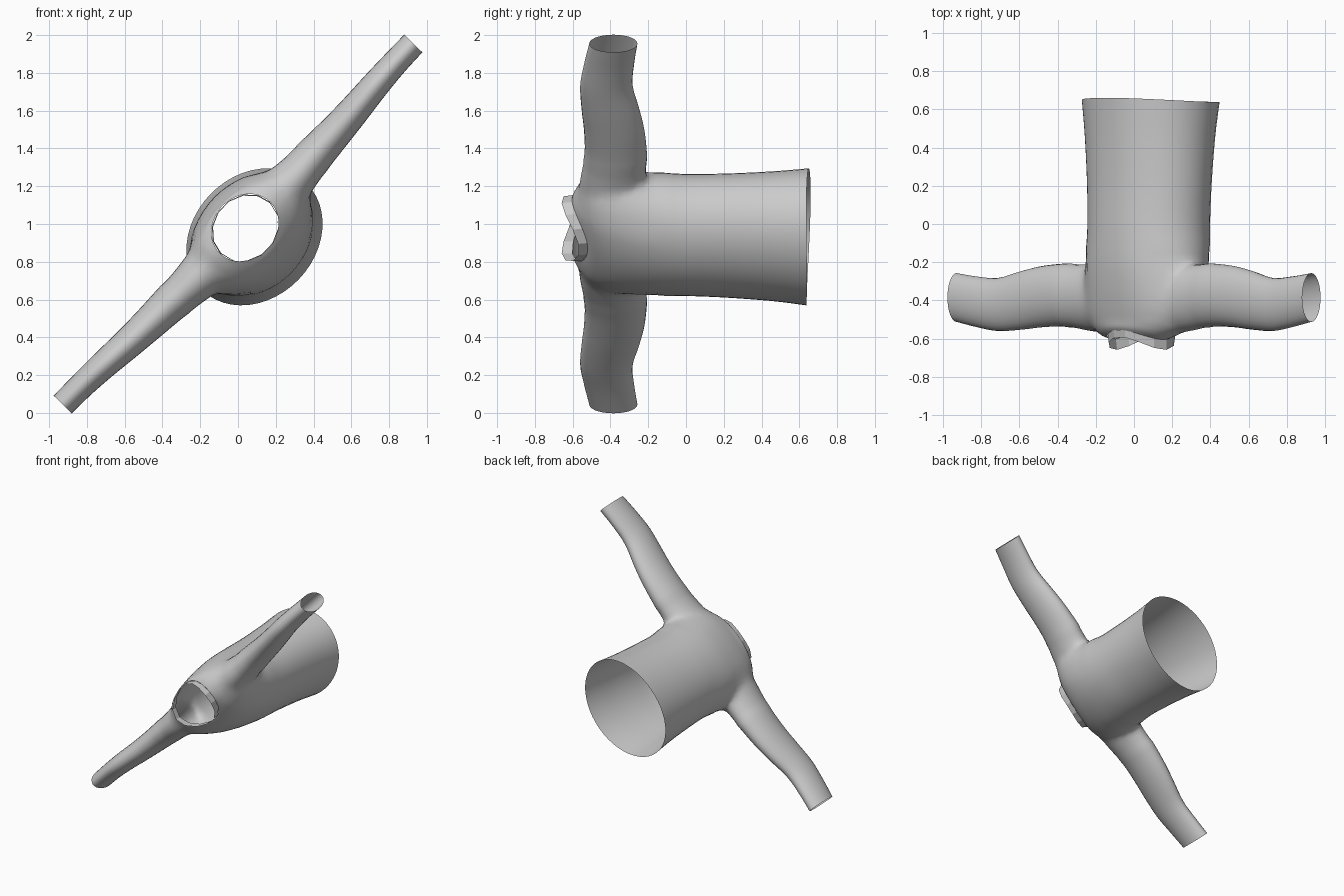
import bpy, bmesh, math
from mathutils import Vector

if "Cube" in bpy.data.objects:
    bpy.data.objects.remove(bpy.data.objects["Cube"])

ANG = math.radians(45.84)
C, S = math.cos(ANG), math.sin(ANG)
NECK_U = 0.012


def world(u, v, y):
    # u runs along the sleeves, v across the chest, y from neck to hem
    return Vector((u * C + v * S, y, 1 + u * S - v * C))


def local(p):
    x, z = p.x, p.z - 1
    return x * C + z * S, x * S - z * C


def refine(rows, n):
    # Catmull-Rom interpolation of the section table
    out = []
    for i in range(len(rows) - 1):
        p = [rows[max(0, min(len(rows) - 1, i + k))] for k in (-1, 0, 1, 2)]
        for j in range(n):
            t = j / n
            out.append([0.5 * (2*b + (c-a)*t + (2*a-5*b+4*c-d)*t*t + (3*b-a-3*c+d)*t**3)
                        for a, b, c, d in zip(*p)])
    return out + [rows[-1]]


def loft(name, rings, caps=True):
    bm = bmesh.new()
    loops = [[bm.verts.new(p) for p in r] for r in rings]
    n = len(loops[0])
    for a, b in zip(loops, loops[1:]):
        for i in range(n):
            bm.faces.new((a[i], a[(i+1) % n], b[(i+1) % n], b[i]))
    if caps:
        for r in (loops[0], loops[-1]):
            mid = bm.verts.new(sum((v.co for v in r), Vector()) / n)
            for i in range(n):
                bm.faces.new((r[i], r[(i+1) % n], mid))
    bmesh.ops.recalc_face_normals(bm, faces=bm.faces)
    me = bpy.data.meshes.new(name)
    bm.to_mesh(me)
    bm.free()
    ob = bpy.data.objects.new(name, me)
    bpy.context.collection.objects.link(ob)
    return ob


def torso_ring(y, a, b, vc, saddle, lean, n=48):
    r = []
    for i in range(n):
        t = 2 * math.pi * i / n
        r.append(world(NECK_U + a * math.cos(t), vc + b * math.sin(t),
                       y - saddle * math.cos(2*t) + lean * math.sin(t)))
    return r


# Torso sections: y, half width, half depth, depth centre, saddle, lean
torso_rows = [
    (0.645, 0.395, 0.325, 0.11, 0.005, -0.01),
    (0.45, 0.375, 0.305, 0.105, 0, 0),
    (0.20, 0.36, 0.29, 0.10, 0, 0),
    (-0.02, 0.355, 0.285, 0.095, 0, 0),
    (-0.20, 0.375, 0.272, 0.085, 0, 0),
    (-0.34, 0.39, 0.248, 0.075, 0.005, 0),
    (-0.44, 0.385, 0.222, 0.065, 0.015, 0.003),
    (-0.51, 0.34, 0.197, 0.055, 0.025, 0.01),
    (-0.55, 0.265, 0.18, 0.045, 0.03, 0.015),
    (-0.57, 0.19, 0.165, 0.04, 0.033, 0.017)]
torso = loft("shirt_body", [torso_ring(*r) for r in refine(torso_rows, 4)])

# Sleeve sections: distance out, top y, underside y, back v, front v
sleeve_rows = [
    (0.20, -0.56, -0.25, -0.09, 0.18),
    (0.30, -0.572, -0.215, -0.085, 0.18),
    (0.42, -0.56, -0.205, -0.07, 0.16),
    (0.56, -0.537, -0.207, -0.065, 0.137),
    (0.72, -0.54, -0.22, -0.06, 0.12),
    (0.86, -0.552, -0.245, -0.06, 0.105),
    (1.03, -0.56, -0.282, -0.065, 0.085),
    (1.18, -0.54, -0.275, -0.067, 0.072),
    (1.332, -0.512, -0.257, -0.067, 0.067)]
for side in (1, -1):
    rings = []
    for u, y0, y1, v0, v1 in refine(sleeve_rows, 4):
        rings.append([world(side * u, (v0+v1)/2 + (v1-v0)/2 * math.cos(t),
                            (y0+y1)/2 + (y1-y0)/2 * math.sin(t))
                      for t in (2 * math.pi * i / 28 for i in range(28))])
    sleeve = loft("sleeve", rings)
    mod = torso.modifiers.new("join_sleeve", 'BOOLEAN')
    mod.operation, mod.solver, mod.object = 'UNION', 'EXACT', sleeve
    bpy.context.view_layer.objects.active = torso
    bpy.ops.object.modifier_apply(modifier=mod.name)
    bpy.data.objects.remove(sleeve)

# Open the hem, cuffs and neck, then soften the armpit seams
bm = bmesh.new()
bm.from_mesh(torso.data)
axis = Vector((C, 0, S))
dead = []
for f in bm.faces:
    m = f.calc_center_median()
    u, v = local(m)
    hem = m.y > 0.6 and f.normal.y > 0.9
    cuff = abs(u) > 1.3 and abs(f.normal.dot(axis)) > 0.9
    neck = math.hypot((u - NECK_U) / 0.19, (v - 0.04) / 0.165) < 0.98 and m.y < -0.45
    if hem or cuff or neck:
        dead.append(f)
bmesh.ops.delete(bm, geom=dead, context='FACES')
bmesh.ops.remove_doubles(bm, verts=bm.verts, dist=0.004)
seam = [v for v in bm.verts if 0.22 < abs(local(v.co)[0]) < 0.5
        and v.co.y < -0.12 and not v.is_boundary]
for _ in range(6):
    bmesh.ops.smooth_vert(bm, verts=seam, factor=0.5,
                          use_axis_x=True, use_axis_y=True, use_axis_z=True)
bm.to_mesh(torso.data)
bm.free()

# Collar band with few sides, following the saddle-shaped neckline
collar = loft("collar", [torso_ring(-0.568, 0.19, 0.165, 0.04, 0.033, 0.017, 14),
                         torso_ring(-0.618, 0.185, 0.165, 0.045, 0.04, 0.012, 14)], caps=False)

# Smooth cloth; the collar stays faceted
bpy.ops.object.select_all(action='DESELECT')
torso.select_set(True)
bpy.context.view_layer.objects.active = torso
bpy.ops.object.shade_smooth_by_angle(angle=math.radians(50))
